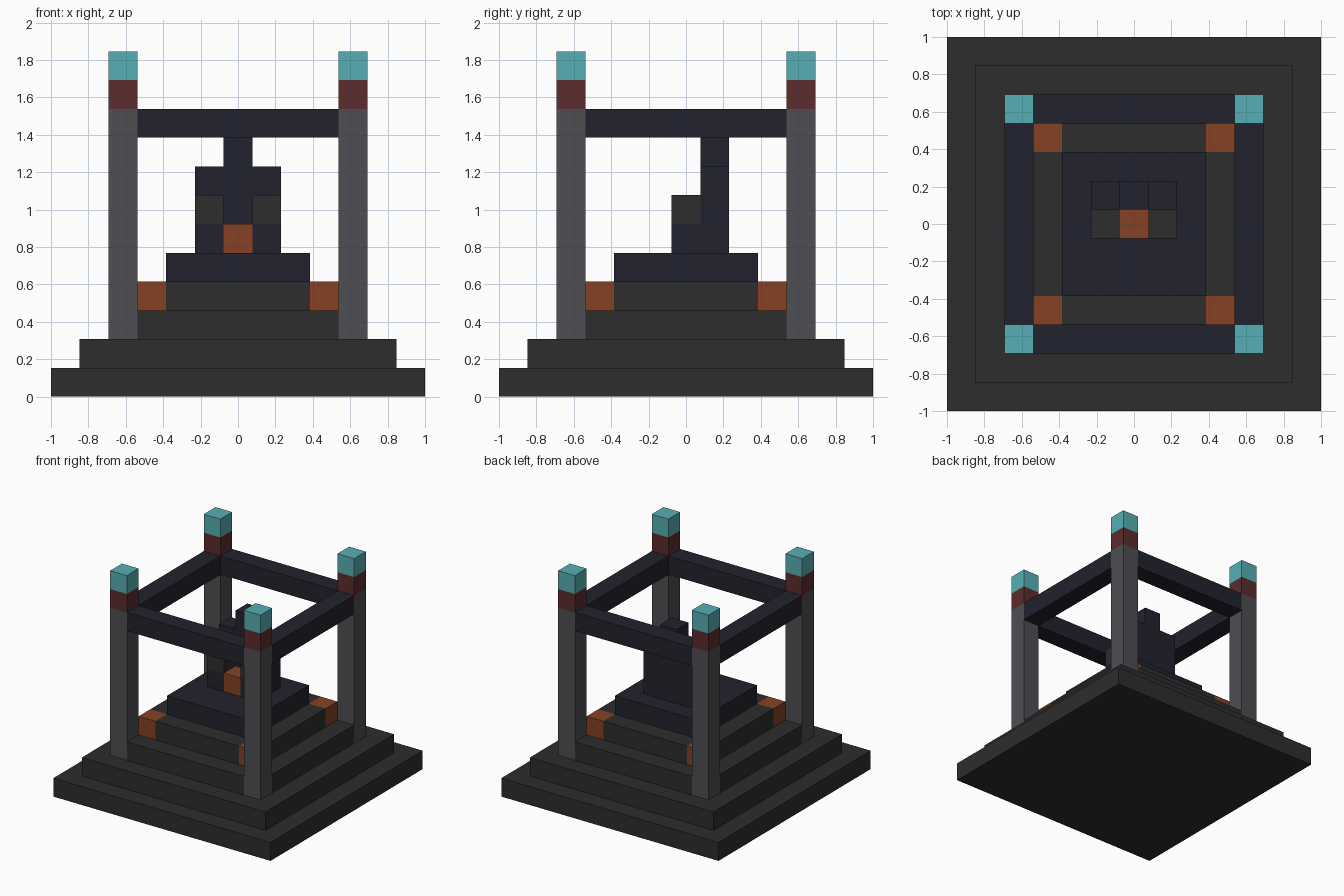
import bpy
import bmesh

cube = bpy.data.objects.get("Cube")
if cube:
    bpy.data.objects.remove(cube, do_unlink=True)

U = 2 / 13  # one block


def material(name, srgb):
    lin = [((c / 255 + 0.055) / 1.055) ** 2.4 for c in srgb] + [1]
    mat = bpy.data.materials.new(name)
    mat.use_nodes = True
    mat.diffuse_color = lin
    mat.node_tree.nodes["Principled BSDF"].inputs["Base Color"].default_value = lin
    return mat


STONE = material("dark stone", (45, 45, 45))
NAVY = material("navy stone", (34, 34, 46))
GREY = material("pillar grey", (78, 77, 82))
RED = material("dark red", (92, 44, 46))
CYAN = material("cyan glow", (87, 175, 180))
ORANGE = material("burnt orange", (132, 66, 36))


def prism(name, outline, z0, z1, mat):
    """Extrude a flat outline, measured in blocks, from z0 to z1."""
    bm = bmesh.new()
    face = bm.faces.new([bm.verts.new((x * U, y * U, z0 * U)) for x, y in outline])
    top = bmesh.ops.extrude_face_region(bm, geom=[face])["geom"]
    verts = [v for v in top if isinstance(v, bmesh.types.BMVert)]
    bmesh.ops.translate(bm, verts=verts, vec=(0, 0, (z1 - z0) * U))
    bmesh.ops.recalc_face_normals(bm, faces=bm.faces)
    mesh = bpy.data.meshes.new(name)
    bm.to_mesh(mesh)
    bm.free()
    mesh.materials.append(mat)
    obj = bpy.data.objects.new(name, mesh)
    bpy.context.collection.objects.link(obj)
    return obj


def box(name, x0, x1, y0, y1, z0, z1, mat):
    return prism(name, [(x0, y0), (x1, y0), (x1, y1), (x0, y1)], z0, z1, mat)


def notched_slab(name, half, z, mat):
    """Square slab with one block missing at each corner."""
    h, n = half, half - 1
    corner = [(h, n), (n, n), (n, h)]
    outline = []
    for _ in range(4):
        outline += corner
        corner = [(-y, x) for x, y in corner]
    prism(name, outline, z, z + 1, mat)


# Stepped base
box("base_step", -6.5, 6.5, -6.5, 6.5, 0, 1, STONE)
box("second_step", -5.5, 5.5, -5.5, 5.5, 1, 2, STONE)
notched_slab("third_step", 4.5, 2, STONE)
notched_slab("fourth_step", 3.5, 3, STONE)
box("throne_platform", -2.5, 2.5, -2.5, 2.5, 4, 5, NAVY)

# Corner pillars with caps, and orange corner blocks
for sx, side in ((-1, "right"), (1, "left")):
    for sy, end in ((-1, "front"), (1, "back")):
        def column(part, d, z0, z1, mat):
            x, y = sx * d, sy * d
            box(f"{end}_{side}_{part}", x - .5, x + .5, y - .5, y + .5, z0, z1, mat)
        column("pillar", 4, 2, 10, GREY)
        column("pillar_collar", 4, 10, 11, RED)
        column("pillar_lamp", 4, 11, 12, CYAN)
        column("corner_block", 3, 3, 4, ORANGE)

# Beams joining the pillars
for s, end, side in ((-1, "front", "right"), (1, "back", "left")):
    box(f"{end}_beam", -3.5, 3.5, s * 4 - .5, s * 4 + .5, 9, 10, NAVY)
    box(f"{side}_beam", s * 4 - .5, s * 4 + .5, -3.5, 3.5, 9, 10, NAVY)

    # Throne sides and armrests
    box(f"{side}_seat_side", s - .5, s + .5, -.5, .5, 5, 6, NAVY)
    box(f"{side}_armrest", s - .5, s + .5, -.5, .5, 6, 7, STONE)

# Throne seat and back
box("seat", -.5, .5, -.5, .5, 5, 6, ORANGE)
box("backrest", -1.5, 1.5, .5, 1.5, 5, 8, NAVY)
box("backrest_crest", -.5, .5, .5, 1.5, 8, 9, NAVY)
